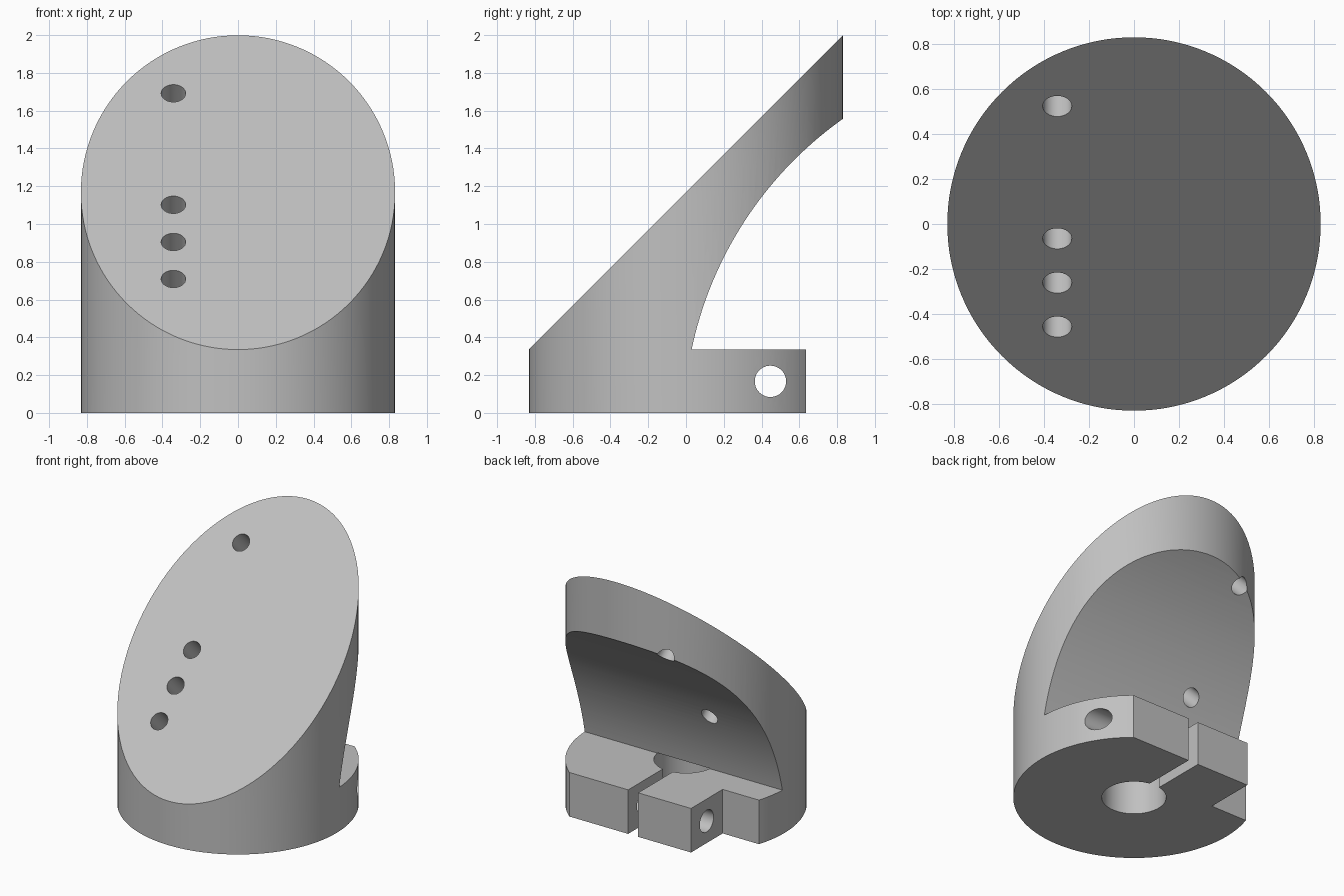
import bpy, bmesh, math
from mathutils import Vector, Matrix

cube = bpy.data.objects.get("Cube")
if cube:
    bpy.data.objects.remove(cube, do_unlink=True)

RADIUS = 0.832
BASE_TOP = 0.335
BACK_FLAT = 0.635
TOP_OFFSET = 1.167      # slanted face: z = y + TOP_OFFSET

grey = bpy.data.materials.new("plain grey")
grey.use_nodes = True
colour = (0.53, 0.53, 0.53, 1)
grey.diffuse_color = colour
grey.node_tree.nodes["Principled BSDF"].inputs["Base Color"].default_value = colour


def new_object(name, bm):
    bmesh.ops.recalc_face_normals(bm, faces=bm.faces)
    mesh = bpy.data.meshes.new(name)
    bm.to_mesh(mesh)
    bm.free()
    mesh.materials.append(grey)
    obj = bpy.data.objects.new(name, mesh)
    bpy.context.collection.objects.link(obj)
    return obj


def rod(name, start, end, radius, sides=48):
    start, end = Vector(start), Vector(end)
    axis = end - start
    turn = axis.to_track_quat('Z', 'Y').to_matrix().to_4x4()
    bm = bmesh.new()
    bmesh.ops.create_cone(bm, cap_ends=True, segments=sides, radius1=radius,
                          radius2=radius, depth=axis.length,
                          matrix=Matrix.Translation((start + end) / 2) @ turn)
    return new_object(name, bm)


def side_prism(name, profile, x0, x1):
    """Extrude a (y, z) profile along x."""
    bm = bmesh.new()
    face = bm.faces.new([bm.verts.new((x0, y, z)) for y, z in profile])
    grown = bmesh.ops.extrude_face_region(bm, geom=[face])["geom"]
    bmesh.ops.translate(bm, vec=(x1 - x0, 0, 0),
                        verts=[v for v in grown if isinstance(v, bmesh.types.BMVert)])
    return new_object(name, bm)


def box(name, x0, x1, y0, y1, z0, z1):
    return side_prism(name, [(y0, z0), (y1, z0), (y1, z1), (y0, z1)], x0, x1)


# Main body, a tall cylinder
body = rod("angled_stand", (0, 0, 0), (0, 0, 2.2), RADIUS, 128)
cutters = []

# Slanted front face
cutters.append(side_prism("slant_cutter", [
    (-1.2, TOP_OFFSET - 1.2), (1.2, TOP_OFFSET + 1.2), (-1.2, TOP_OFFSET + 1.2)], -1, 1))

# Curved hollow at the back, with the flat end of the base
centre_y, centre_z, hollow = 1.987, -0.075, 2.0
first = math.atan2(BASE_TOP - centre_z, 0.03 - centre_y)
last = math.atan2(1.68 - centre_z, 1.03 - centre_y)
arc = []
for i in range(41):
    a = first + (last - first) * i / 40
    arc.append((centre_y + hollow * math.cos(a), centre_z + hollow * math.sin(a)))
cutters.append(side_prism("back_cutter", arc + [
    (arc[-1][0], -0.2), (BACK_FLAT, -0.2), (BACK_FLAT, BASE_TOP)], -1, 1))

# Clamp: blind bore, slot, side notch and cross bolt hole
cutters.append(rod("bore_cutter", (0, 0, -0.1), (0, 0, BASE_TOP + 0.003), 0.222, 64))
cutters.append(box("slot_cutter", -0.042, 0.042, 0.1, 1, -0.1, 0.5))
cutters.append(box("notch_cutter", -1, -0.487, 0.255, 1, -0.1, 0.5))
cutters.append(rod("bolt_cutter", (-1, 0.447, 0.167), (1, 0.447, 0.167), 0.083))

# Row of holes square to the slanted face
inward = Vector((0, 1, -1)).normalized()
for y in (0.525, -0.065, -0.262, -0.458):
    mouth = Vector((-0.342, y, y + TOP_OFFSET))
    cutters.append(rod("face_hole_cutter", mouth - inward * 0.1,
                       mouth + inward * 0.42, 0.065, 32))

for cutter in cutters:
    cutter.hide_render = True
    mod = body.modifiers.new(cutter.name, 'BOOLEAN')
    mod.operation = 'DIFFERENCE'
    mod.solver = 'EXACT'
    mod.object = cutter

# Bake the cuts and drop the cutters
bpy.context.view_layer.update()
graph = bpy.context.evaluated_depsgraph_get()
result = bpy.data.meshes.new_from_object(body.evaluated_get(graph))
body.modifiers.clear()
body.data = result
for cutter in cutters:
    bpy.data.objects.remove(cutter, do_unlink=True)

bpy.ops.object.select_all(action='DESELECT')
body.select_set(True)
bpy.context.view_layer.objects.active = body
bpy.ops.object.shade_smooth_by_angle(angle=math.radians(25))
